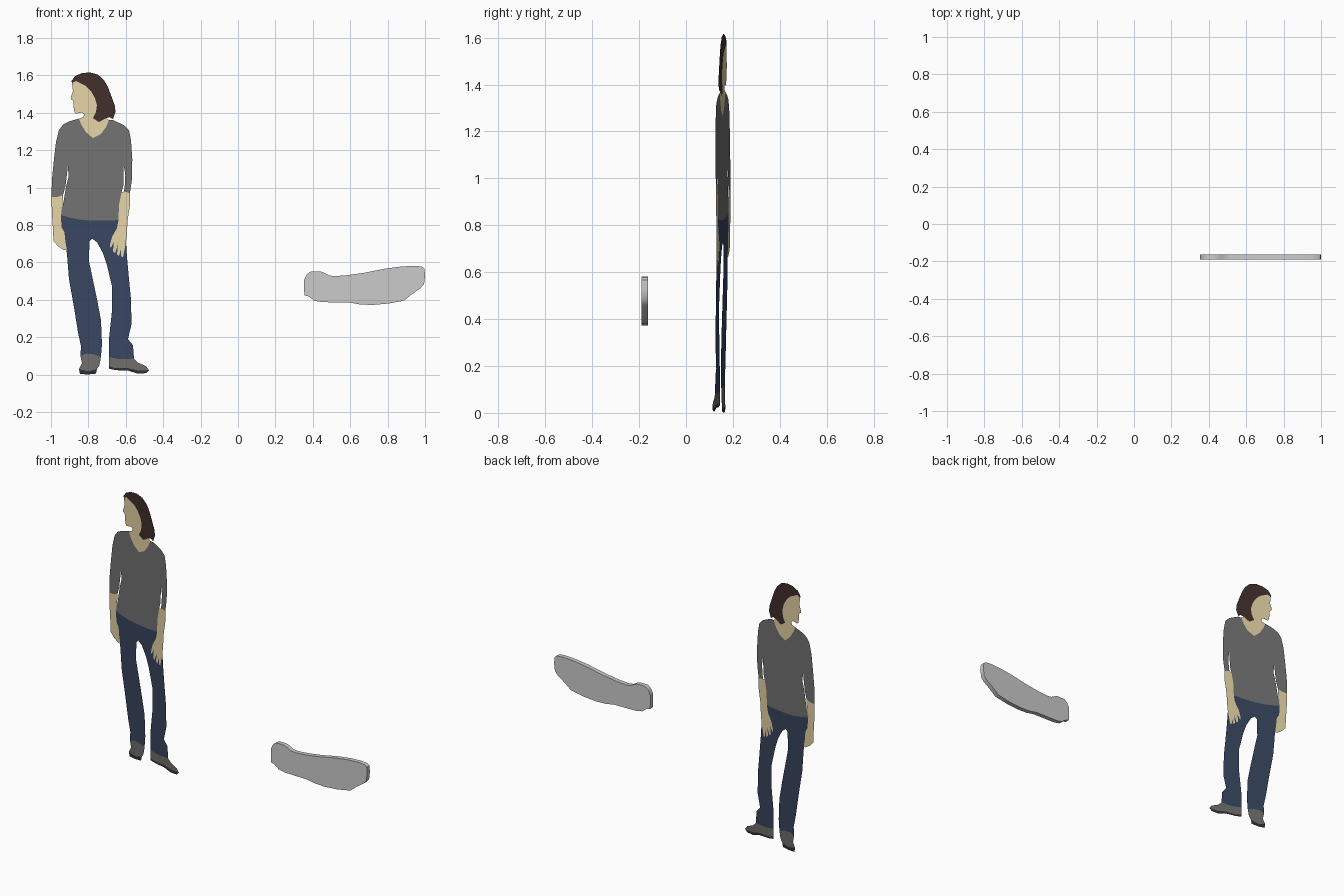
import bpy, bmesh, math

S = 187.0            # profile units per model unit
CX, CZ = 238.0, 375.5


def xz(p):
    return (p[0] - CX) / S, (CZ - p[1]) / S


def material(name, rgb):
    m = bpy.data.materials.new(name)
    m.diffuse_color = (*rgb, 1)
    return m


def profile(name, pts, y_of, mat=None, depth=0):
    """Filled outline facing the front, optionally extruded backwards."""
    bm = bmesh.new()
    vs = []
    for p in pts:
        x, z = xz(p)
        vs.append(bm.verts.new((x, y_of(x), z)))
    f = bm.faces.new(vs)
    f.normal_update()
    if f.normal.y > 0:
        f.normal_flip()
    if depth:
        r = bmesh.ops.extrude_face_region(bm, geom=[f], use_keep_orig=True)
        new = [g for g in r["geom"] if isinstance(g, bmesh.types.BMVert)]
        bmesh.ops.translate(bm, verts=new, vec=(0, depth, 0))
        bmesh.ops.recalc_face_normals(bm, faces=bm.faces)
    me = bpy.data.meshes.new(name)
    bm.to_mesh(me)
    bm.free()
    ob = bpy.data.objects.new(name, me)
    bpy.context.collection.objects.link(ob)
    if mat:
        me.materials.append(mat)
    return ob


skin = material("skin", (0.78, 0.65, 0.38))
brown = material("hair_brown", (0.055, 0.028, 0.024))
grey = material("shirt_grey", (0.17, 0.17, 0.17))
denim = material("denim", (0.04, 0.06, 0.115))
leather = material("shoe_grey", (0.16, 0.155, 0.15))
black = material("sole_black", (0.03, 0.03, 0.03))


# The standing figure is a flat cutout, turned slightly about z
def cutout(x):
    return 0.19 - 0.148 * (x + 1)


# Borders shared by neighbouring parts
hairline = [(106, 119), (99, 123), (93, 119), (96, 113), (97, 106), (95, 99),
            (91, 92), (86, 87), (80, 84), (76, 82), (72, 84)]
neckline = [(79, 119.5), (81, 125), (86, 133), (93, 139), (101, 135),
            (106, 128), (109, 121)]
hem = [(61, 216), (70, 218.5), (80, 220.5), (92, 221.5), (105, 221.5), (118.5, 221)]
left_cuff = [(51.5, 198), (57, 198), (63, 196)]
right_cuff = [(118.5, 194), (124, 192.5), (130, 194)]
left_hip = [(61, 216), (61.5, 228), (64.5, 233), (65.5, 243)]
right_hand = [(118.5, 221), (117, 229), (112, 238), (110, 246), (110.5, 249),
              (114, 243), (113, 252), (115, 254), (118, 245), (117, 255),
              (119, 257), (121, 250), (121, 257), (123, 258), (126, 243)]
left_ankle = [(80.5, 357), (86, 354.5), (93, 355), (101, 357.5)]
right_ankle = [(109, 358), (120, 360), (134, 359.5)]
left_welt = [(97, 370), (88, 372), (79, 370)]
right_welt = [(149, 371), (139, 371.5), (128, 369), (115, 369), (109, 367)]

# Head
profile("hair", [(71.5, 82), (75, 77), (82, 74), (90, 73.3), (98, 75.5), (104, 81),
                 (108, 88), (111, 96), (115, 107), (115.5, 113), (113, 120),
                 (110, 118)] + hairline, cutout, brown)
profile("face_and_neck", [(73, 92), (70.7, 98.5), (71, 100.5), (73, 101.5),
                          (73.5, 104), (73.5, 107), (74.5, 113), (76, 114.5),
                          (82, 113.5), (84, 115), (83.5, 118)]
        + neckline + hairline, cutout, skin)

# Shirt with three-quarter sleeves
profile("shirt", neckline[::-1]
        + [(70, 122), (63, 125.5), (59, 131), (56, 143), (54, 160), (52, 180)]
        + left_cuff
        + [(65.5, 187), (67, 175), (68, 165), (68.5, 178), (66, 188), (63.5, 203)]
        + hem
        + [(119, 206), (121.5, 193.2), (123.5, 186), (123.8, 166), (125.3, 176),
           (124.8, 186)]
        + right_cuff[1:]
        + [(132, 180), (132.3, 160), (131, 141), (129, 131), (124, 126), (113, 121)],
        cutout, grey)

# Forearms and hands
profile("left_forearm_and_hand", left_cuff + [(62.5, 207)] + left_hip
        + [(67, 251), (64, 251), (58, 247), (53.5, 242), (53, 230), (52, 215)],
        cutout, skin)
profile("right_forearm_and_hand", [(121.5, 193.2), (119, 206)] + right_hand
        + [(127, 234), (127.5, 222), (130, 206)] + right_cuff[:0:-1], cutout, skin)

# Jeans
profile("jeans", hem + right_hand[1:]
        + [(127, 258), (129, 280), (131, 300), (131.5, 325), (128, 340), (133, 346)]
        + right_ankle[::-1]
        + [(109, 340), (112, 312), (112, 287), (107, 266), (103, 254), (97, 243),
           (92, 239.5), (89.5, 242), (89, 262), (93, 281), (97, 300), (101, 321),
           (102, 345)]
        + left_ankle[::-1]
        + [(81, 347), (78, 333), (74, 308), (69, 280), (67, 255)]
        + left_hip[:0:-1], cutout, denim)

# Shoes and soles
profile("left_shoe", left_ankle + [(99.5, 366)] + left_welt + [(82, 364)],
        cutout, leather)
profile("left_sole", left_welt + [(80, 374.8), (88, 375.3), (96, 374.5)],
        cutout, black)
profile("right_shoe", right_ankle + [(138, 363.5), (146, 367)] + right_welt,
        cutout, leather)
profile("right_sole", right_welt + [(109, 369.5), (116, 371), (128, 371.5),
                                    (138, 374.5), (146, 374)], cutout, black)

# Freeform panel with a wavy top edge
panel = profile("curved_panel",
                [(304, 281), (304.3, 296), (309, 297.5), (314, 301.5), (322, 303),
                 (350, 303.5), (360, 305.3), (372, 305.8), (388, 304.5), (404, 301.5),
                 (412, 295), (420, 289.5), (424, 285), (425, 277), (424.5, 269.5),
                 (422, 267.5), (415, 266.7), (402, 267.3), (385, 269.5), (365, 273.5),
                 (348, 276), (335, 277), (329, 276.3), (325, 274), (320.5, 272.2),
                 (311, 272.2), (307, 275)],
                lambda x: -0.19, None, 0.027)
bpy.context.view_layer.objects.active = panel
panel.select_set(True)
bpy.ops.object.shade_smooth_by_angle(angle=math.radians(35))
